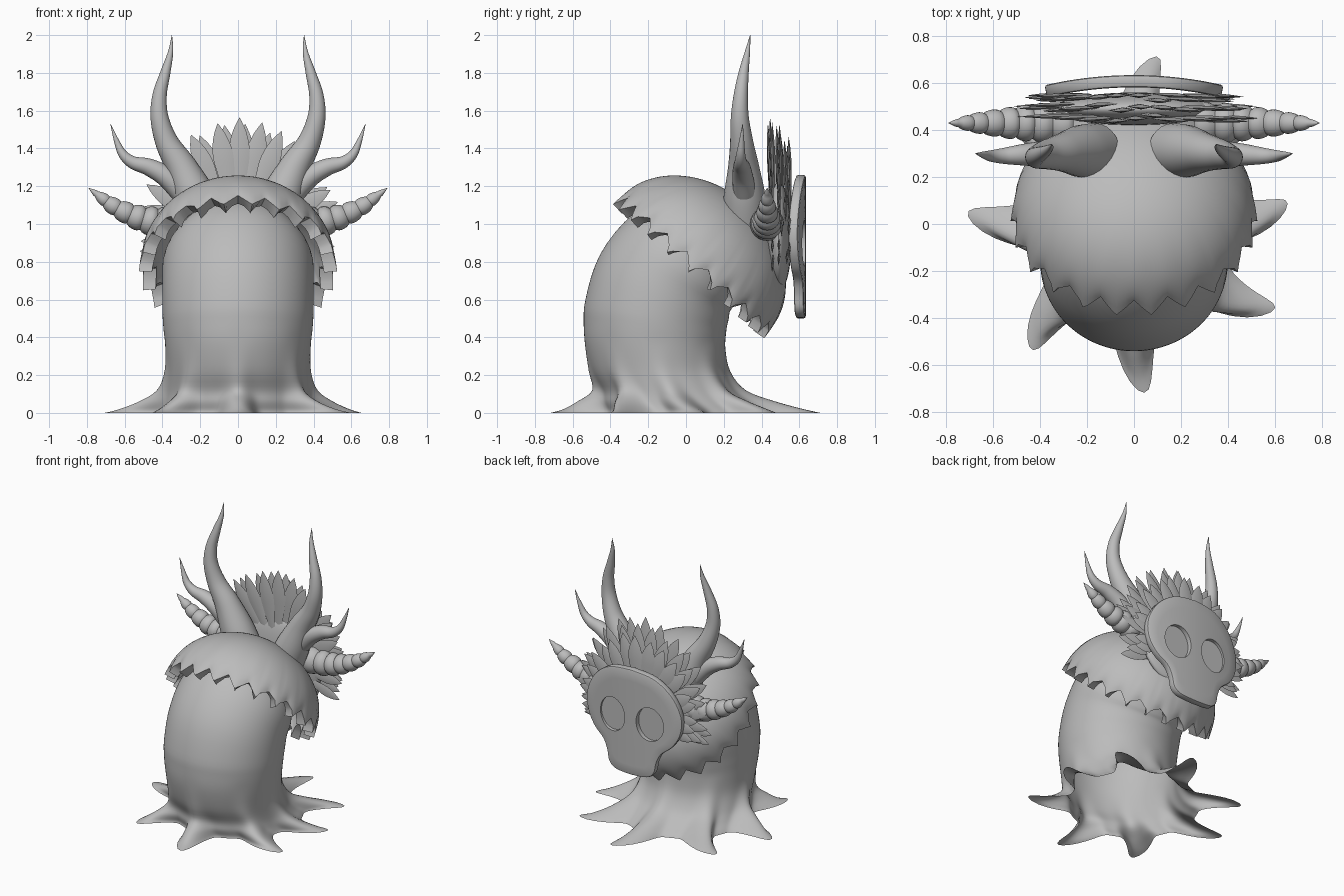
import bpy, bmesh, math, random
from mathutils import Vector

if "Cube" in bpy.data.objects:
    bpy.data.objects.remove(bpy.data.objects["Cube"])

random.seed(4)
grey = bpy.data.materials.new("stone grey")
grey.diffuse_color = (0.5, 0.5, 0.5, 1)
grey.use_nodes = True
grey.node_tree.nodes["Principled BSDF"].inputs["Base Color"].default_value = grey.diffuse_color


def smooth(rows, n):
    """Catmull-Rom interpolation of a list of tuples."""
    out = []
    for i in range(len(rows) - 1):
        a, b, c, d = (rows[max(i - 1, 0)], rows[i], rows[i + 1], rows[min(i + 2, len(rows) - 1)])
        for k in range(n):
            t = k / n
            out.append(tuple(0.5 * (2 * q + (r - p) * t + (2 * p - 5 * q + 4 * r - s) * t * t
                                    + (3 * q - p - 3 * r + s) * t ** 3)
                             for p, q, r, s in zip(a, b, c, d)))
    return out + [tuple(rows[-1])]


def loft(bm, rings, cap_start=True, cap_end=True):
    """Skin a list of closed rings of points."""
    vs = [[bm.verts.new(p) for p in ring] for ring in rings]
    n = len(vs[0])
    for a, b in zip(vs, vs[1:]):
        for i in range(n):
            bm.faces.new((a[i], a[(i + 1) % n], b[(i + 1) % n], b[i]))
    if cap_start:
        bm.faces.new(vs[0])
    if cap_end:
        bm.faces.new(vs[-1])


def tube(bm, rows, sides=20, flat=1.0):
    """Tapering tube along rows of (x, y, z, radius); flat squashes it in y."""
    pts = [Vector(r[:3]) for r in rows]
    rings = []
    for i, p in enumerate(pts):
        t = (pts[min(i + 1, len(pts) - 1)] - pts[max(i - 1, 0)]).normalized()
        u = t.cross(Vector((0, 1, 0))).normalized()
        v = u.cross(t)
        r = max(rows[i][3], 0.001)
        rings.append([p + u * r * math.cos(a) + v * r * flat * math.sin(a)
                      for a in (2 * math.pi * k / sides for k in range(sides))])
    loft(bm, rings)


def finish(bm, name):
    bmesh.ops.recalc_face_normals(bm, faces=bm.faces)
    me = bpy.data.meshes.new(name)
    bm.to_mesh(me)
    bm.free()
    ob = bpy.data.objects.new(name, me)
    bpy.context.collection.objects.link(ob)
    me.materials.append(grey)
    return ob


# Body: leaning trunk with root-like points; rows are y, z, tilt, rx, ry, flare
rows = [(0, 0, 0, .43, .43, 1), (-.01, .018, 0, .42, .42, .77), (-.05, .06, 0, .40, .395, .45),
        (-.09, .12, 0, .385, .36, .16), (-.14, .22, 0, .375, .36, .05), (-.163, .35, -2, .385, .372, 0),
        (-.165, .45, -5, .395, .378, 0), (-.155, .54, -9, .40, .382, 0), (-.11, .69, -24, .40, .375, 0),
        (-.01, .82, -41, .39, .355, 0), (.10, .94, -44, .30, .28, 0), (.18, 1.03, -46, .15, .14, 0),
        (.20, 1.05, -46, .01, .01, 0)]
# Root points: direction in degrees, reach, sideways curl
roots = [(2, .23, .10), (47, .27, -.10), (88, .29, -.10), (135, .27, .10),
         (181, .28, -.08), (226, .26, .08), (270, .29, .06), (322, .27, .12)]
rings = []
for y, z, tilt, rx, ry, f in smooth(rows, 4):
    ring, t = [], math.radians(tilt)
    for k in range(192):
        a = 2 * math.pi * k / 192
        flare, curl = 0, 0
        for deg, reach, c in roots:
            d = (a - math.radians(deg) + math.pi) % (2 * math.pi) - math.pi
            if abs(d) < math.pi / 8:
                w = (0.5 + 0.5 * math.cos(8 * d)) ** 2.5
                flare += reach * f * w
                curl += c * (f * w) ** 2
        s = math.sin(a + curl) * (ry + flare)
        ring.append((math.cos(a + curl) * (rx + flare), y + s * math.cos(t), max(0, z + s * math.sin(t))))
    rings.append(ring)
bm = bmesh.new()
loft(bm, rings, cap_start=False)
finish(bm, "body")

# Hood: tilted half-ellipsoid with a ragged toothed rim
teeth, per = 22, 8
depth = [random.uniform(.04, .085) for _ in range(teeth)]
D, N, C = Vector((0, .748, -.664)), Vector((0, .664, .748)), Vector((0, .04, .78))
rings = []
for i in range(25):
    s = max(i / 24, .01)
    phi = math.pi / 2 * (1 - s)
    ring = []
    for k in range(teeth * per):
        a = 2 * math.pi * k / (teeth * per)
        w = abs((k % per) / per * 2 - 1)
        zig = (.035 - w * (depth[k // per] if k % per else .075)) * s ** 8
        r = math.cos(phi) * (1 + .04 * (w - .5) * s ** 8)
        ring.append(C + Vector((.515 * r * math.cos(a), 0, 0)) + D * (.53 * r * math.sin(a))
                    + N * (.43 * math.sin(phi) + zig))
    rings.append(ring)
bm = bmesh.new()
loft(bm, rings, cap_end=False)
hood = finish(bm, "hood")
m = hood.modifiers.new("thickness", 'SOLIDIFY')
m.thickness, m.offset = .07, -1

# Horns, mirrored left and right
tall = [(.17, .31, 1.02, .12), (.23, .31, 1.15, .11), (.30, .305, 1.3, .083), (.375, .295, 1.43, .062),
        (.415, .285, 1.56, .048), (.415, .29, 1.68, .038), (.385, .305, 1.80, .027),
        (.357, .325, 1.91, .014), (.35, .34, 2.0, .001)]
small = [(.30, .31, 1.17, .06), (.38, .30, 1.25, .055), (.47, .295, 1.30, .046), (.555, .29, 1.325, .034),
         (.61, .29, 1.37, .024), (.645, .295, 1.445, .013), (.675, .30, 1.53, .001)]
ringed = [(.26, .43, 1.0, .088), (.38, .43, 1.005, .084), (.48, .43, 1.02, .073), (.57, .43, 1.05, .06),
          (.66, .43, 1.095, .045), (.73, .43, 1.145, .027), (.79, .43, 1.19, .001)]
for side, sx in (("left", -1), ("right", 1)):
    for name, path in (("tall_horn", tall), ("small_horn", small), ("ringed_horn", ringed)):
        pts = [(sx * x, y, z, r) for x, y, z, r in smooth(path, 8)]
        if name == "ringed_horn":  # bulging segments
            pts = [(x, y, z, r * (.84 + .2 * abs(math.sin(math.pi * i / 6)) ** .6))
                   for i, (x, y, z, r) in enumerate(pts)]
        bm = bmesh.new()
        tube(bm, pts, 24)
        finish(bm, name + "_" + side)

# Feather crown: three fanned layers of leaf-shaped plumes
bm = bmesh.new()
for y0, scale, count in ((.455, 1.0, 19), (.50, .96, 18), (.54, .86, 19)):
    for i in range(count):
        deg = -104 + 208 * i / (count - 1) + random.uniform(-3, 3)
        a = math.radians(deg)
        L = (.69 - .15 * abs(deg) / 90) * scale * random.uniform(.95, 1.0)
        W = .056 - .018 * abs(deg) / 100
        y = y0 + random.uniform(-.012, .012)
        leaf = [(.22, .02), (.22 + (L - .22) * .35, W * .8), (.22 + (L - .22) * .6, W),
                (.22 + (L - .22) * .83, W * .65), (L, .001)]
        tube(bm, [(r * math.sin(a), y - .03 * (r - .3), .90 + r * math.cos(a), w)
                  for r, w in smooth(leaf, 3)], 4, .2)
finish(bm, "feather_crown")

# Backing pad between hood and mask
bm = bmesh.new()
bmesh.ops.create_uvsphere(bm, u_segments=40, v_segments=20, radius=1)
for v in bm.verts:
    v.co = Vector((v.co.x * .34, .49 + v.co.y * .07, .93 + v.co.z * .29))
finish(bm, "mask_backing")

# Skull mask: curved plate from concentric outlines
half = [(0, 1.26), (.17, 1.235), (.30, 1.14), (.37, 1.0), (.365, .87), (.31, .77), (.23, .70),
        (.195, .63), (.175, .55), (.12, .51), (0, .50)]
right = smooth(half, 5)
outline = right + [(-x, z) for x, z in right[-2:0:-1]]
bm = bmesh.new()
loft(bm, [[(x * s, .608 - .3 * (x * s) ** 2, .85 + (z - .85) * s) for x, z in outline]
          for s in (.04, .2, .4, .6, .8, 1)], cap_end=False)
mask = finish(bm, "skull_mask")
m = mask.modifiers.new("thickness", 'SOLIDIFY')
m.thickness, m.offset = .052, 0
m = mask.modifiers.new("soft_edge", 'BEVEL')
m.width, m.segments, m.angle_limit = .012, 2, math.radians(50)

# Eye sockets cut into the mask
bm = bmesh.new()
for sx in (-1, 1):
    loft(bm, [[(sx * .148 + .103 * math.cos(a), y, .90 + .12 * math.sin(a))
               for a in (2 * math.pi * k / 40 for k in range(40))] for y in (.602, .75)])
cutter = finish(bm, "eye_cutter")
cutter.hide_render = True
m = mask.modifiers.new("eyes", 'BOOLEAN')
m.operation, m.object, m.solver = 'DIFFERENCE', cutter, 'EXACT'

# Apply modifiers and shade
bpy.context.view_layer.update()
for ob in bpy.context.collection.objects:
    ob.select_set(ob is not cutter and ob.name != cutter.name)
bpy.context.view_layer.objects.active = mask
bpy.ops.object.convert(target='MESH')
bpy.ops.object.shade_smooth_by_angle(angle=math.radians(35))
bpy.data.objects.remove(cutter)
